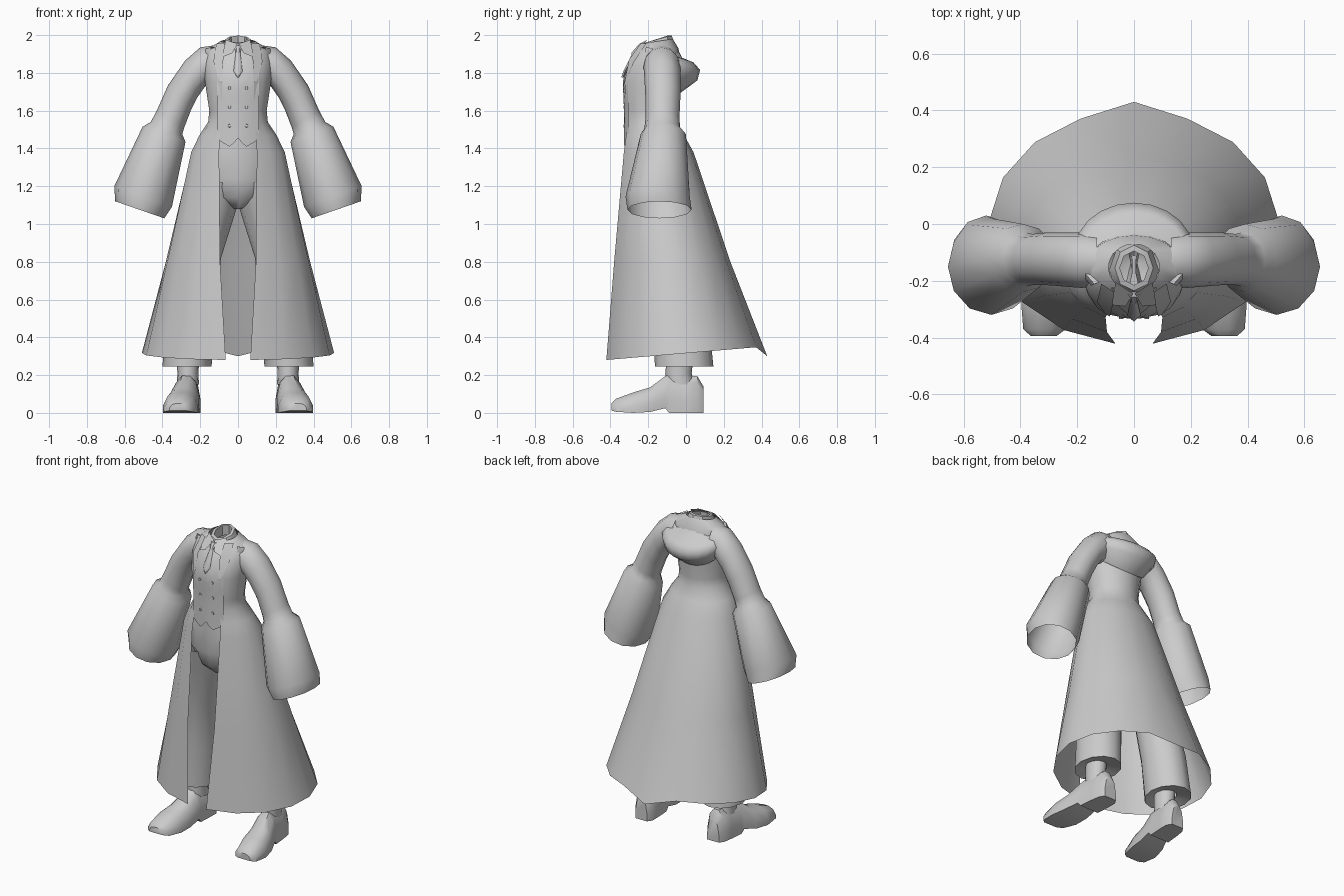
import bpy, bmesh, math
from mathutils import Vector


def finish(name, bm, mirror=False, angle=40):
    bmesh.ops.remove_doubles(bm, verts=bm.verts, dist=0.0005)
    bmesh.ops.recalc_face_normals(bm, faces=bm.faces)
    me = bpy.data.meshes.new(name)
    bm.to_mesh(me)
    bm.free()
    for p in me.polygons:
        p.use_smooth = True
    me.set_sharp_from_angle(angle=math.radians(angle))
    ob = bpy.data.objects.new(name, me)
    bpy.context.collection.objects.link(ob)
    if mirror:
        mod = ob.modifiers.new("mirror", 'MIRROR')
        mod.merge_threshold = 0.001
    return ob


def loft(name, rings, closed=True, caps=(False, False), mirror=False, angle=40):
    """Skin a list of equal-length point rings."""
    bm = bmesh.new()
    vs = [[bm.verts.new(p) for p in r] for r in rings]
    n = len(rings[0])
    for a, b in zip(vs, vs[1:]):
        for i in range(n if closed else n - 1):
            j = (i + 1) % n
            bm.faces.new((a[i], a[j], b[j], b[i]))
    if caps[0]:
        bm.faces.new(vs[0])
    if caps[1]:
        bm.faces.new(vs[-1])
    return finish(name, bm, mirror, angle)


def ring(p, q, side, n=12):
    """Ellipse with diameter p-q and perpendicular half-width vector side."""
    p, q, side = Vector(p), Vector(q), Vector(side)
    c, h = (p + q) / 2, (p - q) / 2
    return [c + h * math.cos(t) + side * math.sin(t)
            for t in (2 * math.pi * i / n for i in range(n))]


def oval(cx, cy, z, rx, ry, n=12):
    return ring((cx + rx, cy, z), (cx - rx, cy, z), (0, ry, 0), n)


def half_wrap(zf, zb, yf, yb, hw, edge, n=8):
    """Half ellipse from a front edge round the side to the centre back."""
    a0 = math.asin(edge / hw)
    cy, d, pts = (yf + yb) / 2, (yb - yf) / 2, []
    for i in range(n + 1):
        a = a0 + (math.pi - a0) * i / n
        k = (1 - math.cos(a)) / 2
        x = 0 if i == n else hw * math.sin(a)
        pts.append((x, cy - d * math.cos(a), zf + (zb - zf) * k))
    return pts


# Long open coat: skirt, waist and chest
coat = [half_wrap(*r) for r in (
    (0.28, 0.35, -0.425, 0.40, 0.51, 0.065),
    (0.80, 0.80, -0.39, 0.235, 0.385, 0.095),
    (1.38, 1.38, -0.345, 0.04, 0.25, 0.10),
    (1.47, 1.47, -0.335, -0.01, 0.205, 0.095),
    (1.54, 1.54, -0.33, -0.045, 0.158, 0.09),
    (1.60, 1.60, -0.335, -0.045, 0.152, 0.085),
    (1.75, 1.75, -0.345, -0.035, 0.175, 0.085),
    (1.84, 1.84, -0.315, -0.025, 0.185, 0.078),
    (1.915, 1.93, -0.265, -0.04, 0.17, 0.07),
    (1.955, 1.98, -0.235, -0.07, 0.09, 0.05))]
coat[0][-1] = (0, 0.43, 0.30)
loft("coat", coat, closed=False, mirror=True)

# Hood lying folded on the back
loft("hood", [half_wrap(*r) for r in (
    (1.95, 1.975, -0.24, -0.07, 0.09, 0.07),
    (1.945, 1.88, -0.25, -0.02, 0.15, 0.12),
    (1.955, 1.855, -0.26, 0.04, 0.19, 0.14),
    (1.93, 1.815, -0.27, 0.075, 0.21, 0.15),
    (1.89, 1.76, -0.26, 0.06, 0.20, 0.15),
    (1.86, 1.69, -0.24, -0.035, 0.16, 0.14))], closed=False, mirror=True, angle=60)

# Sleeves with wide bell cuffs: outer x,z  inner x,z  front y, back y
sleeve = []
for xo, zo, xi, zi, yf, yb in (
        (0.13, 1.945, 0.13, 1.75, -0.22, -0.04),
        (0.20, 1.935, 0.17, 1.735, -0.225, -0.03),
        (0.28, 1.865, 0.215, 1.67, -0.22, -0.03),
        (0.37, 1.735, 0.25, 1.60, -0.215, -0.03),
        (0.43, 1.60, 0.285, 1.51, -0.215, -0.035),
        (0.462, 1.54, 0.295, 1.475, -0.22, -0.03),
        (0.505, 1.515, 0.278, 1.435, -0.24, 0.0),
        (0.655, 1.20, 0.35, 1.09, -0.32, 0.02),
        (0.65, 1.12, 0.39, 1.03, -0.31, 0.03)):
    y = (yf + yb) / 2
    sleeve.append(ring((xo, y, zo), (xi, y, zi), (0, (yb - yf) / 2, 0)))
loft("sleeve", sleeve, mirror=True)

# Trousers: flared legs with hems turned in, plus the seat
loft("trouser_leg", [oval(*r) for r in (
    (0.27, -0.03, 0.27, 0.06, 0.07),
    (0.27, -0.01, 0.245, 0.13, 0.155),
    (0.25, -0.025, 0.50, 0.13, 0.145),
    (0.205, -0.07, 0.82, 0.115, 0.13),
    (0.135, -0.13, 1.09, 0.13, 0.135),
    (0.11, -0.17, 1.22, 0.105, 0.13))], mirror=True)
loft("trouser_seat", [oval(*r) for r in (
    (0, -0.17, 1.08, 0.02, 0.06),
    (0, -0.17, 1.14, 0.13, 0.12),
    (0, -0.175, 1.24, 0.205, 0.135),
    (0, -0.18, 1.38, 0.185, 0.135),
    (0, -0.185, 1.50, 0.14, 0.13))], caps=(True, False))

# Ankles and shoes (toes turned slightly outwards)
loft("ankle", [oval(*r) for r in (
    (0.265, -0.03, 0.15, 0.058, 0.075),
    (0.265, -0.04, 0.21, 0.056, 0.07),
    (0.265, -0.03, 0.30, 0.06, 0.07))], mirror=True)
section = ((1, 0), (1, 0.35), (0.75, 0.8), (0.3, 1),
           (-0.3, 1), (-0.75, 0.8), (-1, 0.35), (-1, 0))
shoe = [[(cx + u * hw, y, zb + v * (zt - zb)) for u, v in section]
        for y, cx, hw, zb, zt in (
            (-0.395, 0.318, 0.045, 0.012, 0.05),
            (-0.37, 0.315, 0.075, 0.006, 0.075),
            (-0.28, 0.305, 0.092, 0.0, 0.108),
            (-0.19, 0.292, 0.085, 0.005, 0.135),
            (-0.11, 0.275, 0.07, 0.025, 0.195),
            (-0.09, 0.272, 0.068, 0.0, 0.20),
            (0.0, 0.265, 0.066, 0.0, 0.195),
            (0.06, 0.26, 0.062, 0.0, 0.195),
            (0.092, 0.26, 0.042, 0.0, 0.14))]
loft("shoe", shoe, caps=(True, True), mirror=True)


# Waistcoat and shirt front follow the same chest curve
def chest_y(x, z):
    prof = ((1.40, -0.33), (1.60, -0.328), (1.76, -0.335), (1.85, -0.305), (1.96, -0.235))
    for (z0, y0), (z1, y1) in zip(prof, prof[1:]):
        if z <= z1:
            break
    return y0 + (y1 - y0) * (z - z0) / (z1 - z0) + 2 * x * x


def front_panel(name, columns, push=0.0, n=8):
    loft(name, [[(x, chest_y(x, z) - push, z)
                 for z in (zb + (zt - zb) * i / n for i in range(n + 1))]
                for x, zb, zt in columns], closed=False, mirror=True)


front_panel("waistcoat", ((0, 1.455, 1.78), (0.02, 1.43, 1.815),
                          (0.045, 1.41, 1.855), (0.08, 1.43, 1.91), (0.11, 1.45, 1.92)))
front_panel("shirt_front", ((0, 1.74, 1.95), (0.04, 1.74, 1.95), (0.08, 1.80, 1.95)), -0.006)

# Shirt collar band, folded over at the top, and collar points
loft("collar", [ring((0, yf, zf), (0, yb, zb), (hw, 0, 0), 8) for yf, zf, yb, zb, hw in (
    (-0.265, 1.90, -0.06, 1.95, 0.088),
    (-0.235, 1.955, -0.075, 1.997, 0.068),
    (-0.215, 1.96, -0.095, 1.998, 0.05),
    (-0.22, 1.90, -0.09, 1.93, 0.05))])
loft("collar_point", [
    [(0.003, -0.245, 1.955), (0.065, -0.205, 1.975)],
    [(0.03, -0.29, 1.905), (0.078, -0.285, 1.885)]], closed=False, mirror=True)

# Tie: knot and tapered blade
loft("tie", [oval(0, chest_y(0, z) - 0.004, z, w, 0.01, 6) for z, w in (
    (1.945, 0.022), (1.91, 0.013), (1.905, 0.012), (1.81, 0.024), (1.775, 0.004))],
    caps=(True, True))

# Waistcoat buttons, two rows
for k, z in enumerate((1.52, 1.62, 1.72)):
    y = chest_y(0.045, z)
    loft(f"button_{k + 1}", [ring((0.045 + r, y - d, z), (0.045 - r, y - d, z), (0, 0, r), 8)
         for r, d in ((0.009, 0), (0.008, 0.005))], caps=(False, True), mirror=True)

# Coat lapels folded outwards beside the opening
loft("lapel", [
    [(0.07, -0.24, 1.955), (0.115, -0.21, 1.955)],
    [(0.078, -0.302, 1.87), (0.13, -0.275, 1.86)],
    [(0.085, -0.325, 1.75), (0.10, -0.318, 1.76)]], closed=False, mirror=True)
